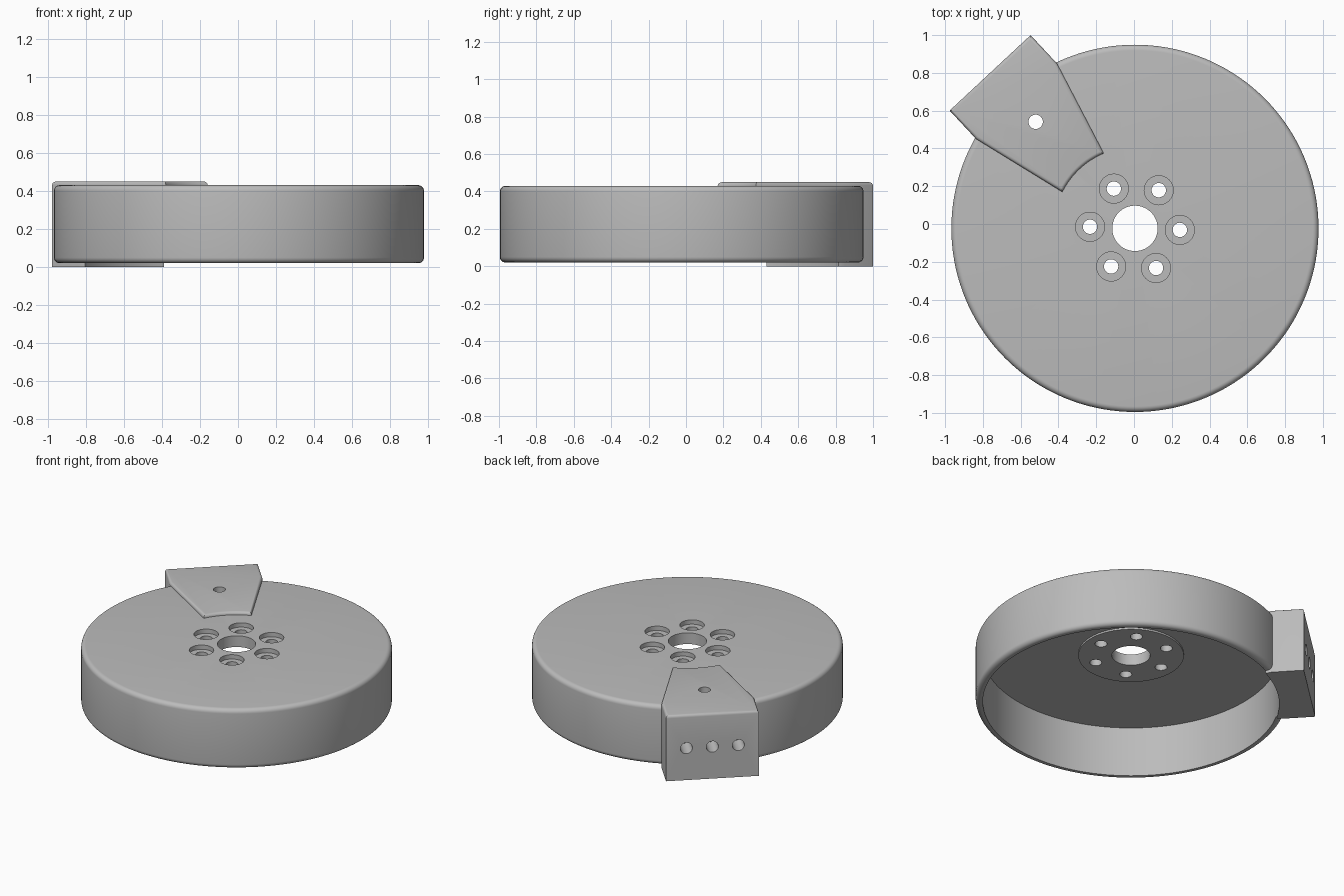
import bpy, bmesh, math
from mathutils import Matrix, Vector

if "Cube" in bpy.data.objects:
    bpy.data.objects.remove(bpy.data.objects["Cube"])

CENTRE = Vector((0.005, -0.023, 0))
AXIS = math.atan2(0.73, -0.68)            # direction the bracket points
FRAME = Matrix.Translation(CENTRE) @ Matrix.Rotation(AXIS, 4, 'Z')
R, R_IN, TOP, BOTTOM = 0.972, 0.927, 0.43, 0.02

grey = bpy.data.materials.new("plain grey")
grey.use_nodes = True
grey.diffuse_color = (0.5, 0.5, 0.5, 1)
grey.node_tree.nodes["Principled BSDF"].inputs["Base Color"].default_value = (0.5, 0.5, 0.5, 1)


def finish(bm, name, matrix):
    bmesh.ops.recalc_face_normals(bm, faces=bm.faces)
    mesh = bpy.data.meshes.new(name)
    bm.to_mesh(mesh)
    bm.free()
    mesh.materials.append(grey)
    ob = bpy.data.objects.new(name, mesh)
    ob.matrix_world = matrix
    bpy.context.collection.objects.link(ob)
    return ob


def lathe(name, profile, steps=144):
    bm = bmesh.new()
    rings = []
    for i in range(steps):
        a = math.tau * i / steps
        rings.append([bm.verts.new((r * math.cos(a), r * math.sin(a), z)) for r, z in profile])
    n = len(profile)
    for i in range(steps):
        a, b = rings[i], rings[(i + 1) % steps]
        for j in range(n):
            k = (j + 1) % n
            bm.faces.new((a[j], b[j], b[k], a[k]))
    return finish(bm, name, Matrix.Translation(CENTRE))


def add_cylinder(bm, radius, depth, matrix, segments=32):
    bmesh.ops.create_cone(bm, cap_ends=True, segments=segments, radius1=radius,
                          radius2=radius, depth=depth, matrix=matrix)


def cut(ob, bm, matrix):
    cutter = finish(bm, "cutter", matrix)
    cutter.hide_render = True
    mod = ob.modifiers.new("cut", 'BOOLEAN')
    mod.operation, mod.solver, mod.object = 'DIFFERENCE', 'EXACT', cutter
    bpy.context.view_layer.objects.active = ob
    bpy.ops.object.modifier_apply(modifier=mod.name)
    bpy.data.objects.remove(cutter)


def smooth(ob):
    bpy.ops.object.select_all(action='DESELECT')
    ob.select_set(True)
    bpy.context.view_layer.objects.active = ob
    bpy.ops.object.shade_smooth_by_angle(angle=math.radians(30))


def corner(r, z, start, radius=0.03):
    return [(r + radius * math.cos(math.radians(start + t)),
             z + radius * math.sin(math.radians(start + t))) for t in range(0, 91, 15)]


# Drum: open-bottomed shell with rounded rims and a thicker hub around the bore
profile = corner(R - 0.03, BOTTOM + 0.03, -90) + corner(R - 0.03, TOP - 0.03, 0)
profile += [(0.12, TOP), (0.12, 0.353), (0.33, 0.353), (0.33, 0.365),
            (R_IN, 0.365), (R_IN, BOTTOM)]
drum = lathe("drum", profile)

# Bolt holes with counterbores, cut in two passes
for radius, depth in ((0.077, 0.06), (0.038, 0.4)):
    bm = bmesh.new()
    for i in range(6):
        a = math.radians(60 * i - 2)
        add_cylinder(bm, radius, depth,
                     Matrix.Translation((0.238 * math.cos(a), 0.238 * math.sin(a), TOP)))
    cut(drum, bm, Matrix.Translation(CENTRE))

# Bracket: wedge outline with a concave inner arc, local x points outwards
half = math.atan2(0.15, 0.403)
outline = [(1.125, -0.293), (1.125, 0.293), (0.92, 0.293)]
outline += [(0.43 * math.cos(half * t / 8), 0.43 * math.sin(half * t / 8))
            for t in range(8, -9, -1)]
outline += [(0.92, -0.293)]
bm = bmesh.new()
base = bm.faces.new([bm.verts.new((x, y, 0)) for x, y in outline])
up = bmesh.ops.extrude_face_region(bm, geom=[base])["geom"]
bmesh.ops.translate(bm, vec=(0, 0, 0.45), verts=[v for v in up if isinstance(v, bmesh.types.BMVert)])
bmesh.ops.recalc_face_normals(bm, faces=bm.faces)
rim = [e for e in bm.edges if all(v.co.z > 0.44 for v in e.verts)]
bmesh.ops.bevel(bm, geom=rim, offset=0.018, segments=4, profile=0.5, affect='EDGES')
bracket = finish(bm, "bracket", FRAME)

# Clear the drum interior out of the bracket, leaving the top tongue
bm = bmesh.new()
add_cylinder(bm, R_IN, 0.63, Matrix.Translation((0, 0, TOP - 0.001 - 0.315)), 144)
cut(bracket, bm, FRAME)

# Three holes in the outer face of the bracket
bm = bmesh.new()
for y in (-0.164, 0, 0.164):
    add_cylinder(bm, 0.038, 0.3,
                 Matrix.Translation((1.125, y, 0.22)) @ Matrix.Rotation(math.pi / 2, 4, 'Y'))
cut(bracket, bm, FRAME)

# Locating hole through tongue and drum top
for part in (bracket, drum):
    bm = bmesh.new()
    add_cylinder(bm, 0.038, 0.4, Matrix.Translation((0.771, 0, TOP)))
    cut(part, bm, FRAME)
    smooth(part)
